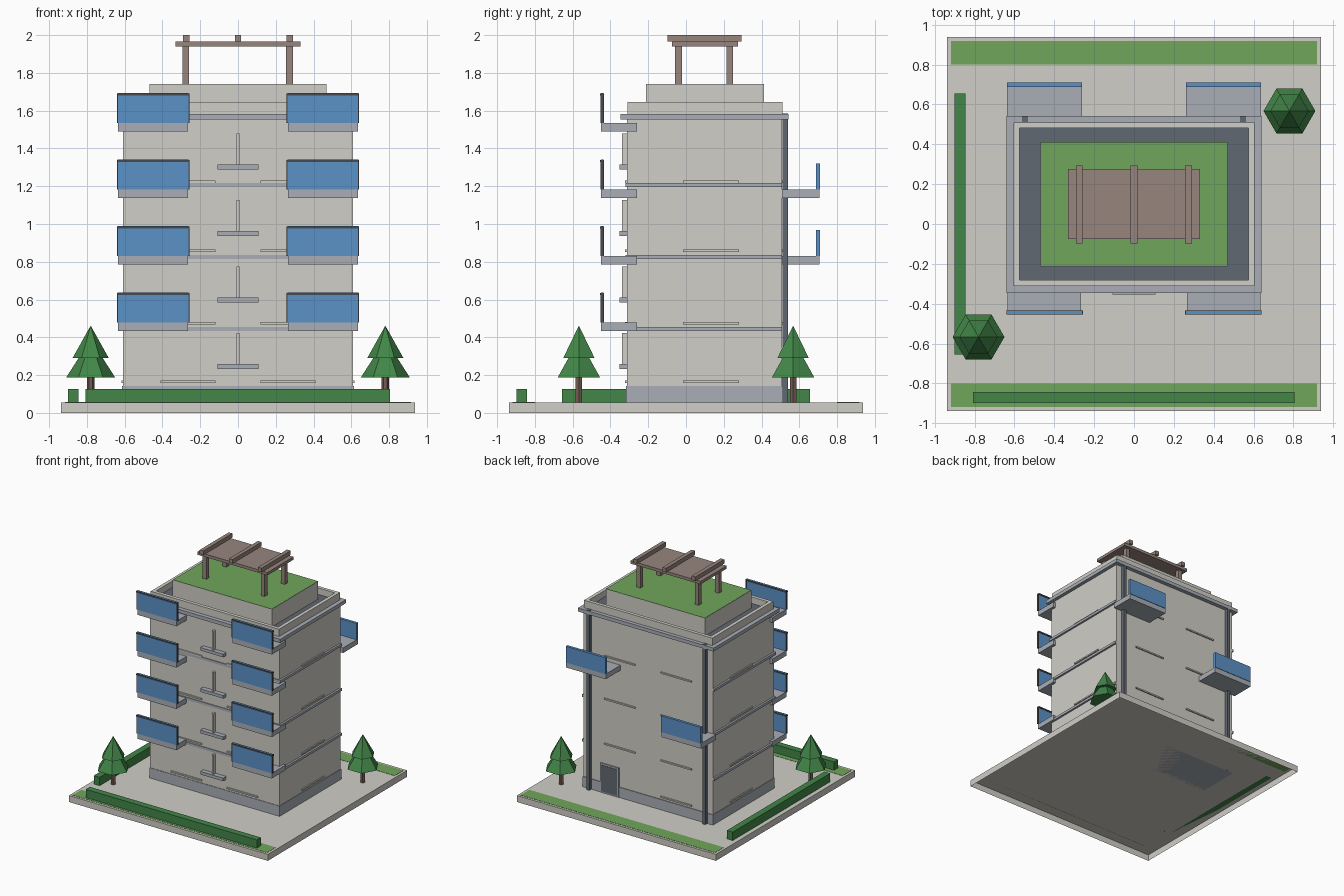
import bpy, bmesh, math
from mathutils import Matrix

cube = bpy.data.objects.get("Cube")
if cube:
    bpy.data.objects.remove(cube)


def material(name, r, g, b):
    m = bpy.data.materials.new(name)
    m.use_nodes = True
    m.diffuse_color = (r, g, b, 1)
    m.node_tree.nodes["Principled BSDF"].inputs["Base Color"].default_value = (r, g, b, 1)
    return m


WALL = material("warm concrete", 0.63, 0.62, 0.57)
SLAB = material("blue grey concrete", 0.40, 0.43, 0.47)
DARK = material("dark slate", 0.12, 0.14, 0.17)
RAIL = material("rail metal", 0.06, 0.068, 0.08)
GLASS = material("blue glass", 0.105, 0.285, 0.57)
GRASS = material("grass green", 0.16, 0.38, 0.105)
LEAF = material("leaf green", 0.055, 0.24, 0.065)
WOOD = material("pergola wood", 0.31, 0.235, 0.205)
BARK = material("bark brown", 0.18, 0.11, 0.09)


def finish(name, bm, mat):
    mesh = bpy.data.meshes.new(name)
    bm.to_mesh(mesh)
    bm.free()
    mesh.materials.append(mat)
    obj = bpy.data.objects.new(name, mesh)
    bpy.context.collection.objects.link(obj)
    return obj


def box(name, mat, xs, ys, zs, open_below=False):
    """Box spanning three (low, high) ranges, optionally hollow from below."""
    bm = bmesh.new()
    centre = [(a + b) / 2 for a, b in (xs, ys, zs)]
    size = [abs(b - a) for a, b in (xs, ys, zs)]
    bmesh.ops.create_cube(bm, size=1, matrix=Matrix.Translation(centre) @ Matrix.Diagonal((*size, 1)))
    if open_below:
        bm.normal_update()
        under = [f for f in bm.faces if f.normal.z < -0.5]
        bmesh.ops.delete(bm, geom=under, context='FACES_ONLY')
    return finish(name, bm, mat)


def cone(name, mat, x, y, zs, r1, r2=0):
    """Six sided cone with corners on the x axis."""
    bm = bmesh.new()
    place = Matrix.Translation((x, y, sum(zs) / 2)) @ Matrix.Rotation(math.pi / 2, 4, 'Z')
    bmesh.ops.create_cone(bm, cap_ends=True, segments=6, radius1=r1, radius2=r2,
                          depth=zs[1] - zs[0], matrix=place)
    return finish(name, bm, mat)


def sym(half):
    return (-half, half)


GROUND = 0.055
FRONT, BACK, SIDE = -0.313, 0.508, 0.61

# Site, lawns and hedges
box("site_slab", WALL, sym(0.938), sym(0.938), (0, GROUND), open_below=True)
for s, label in ((-1, "front"), (1, "back")):
    box(label + "_lawn", GRASS, sym(0.917), sorted((s * 0.80, s * 0.918)), (GROUND, GROUND + 0.002))
box("front_hedge", LEAF, (-0.807, 0.805), (-0.897, -0.842), (GROUND, 0.127))
box("side_hedge", LEAF, (-0.9, -0.845), sym(0.656), (GROUND, 0.127))

# Trees
for s, label in ((-1, "front"), (1, "back")):
    x, y = s * 0.78, s * 0.567
    cone(label + "_tree_trunk", BARK, x, y, (GROUND, 0.2), 0.02, 0.02)
    cone(label + "_tree_lower", LEAF, x, y, (0.187, 0.39), 0.13)
    cone(label + "_tree_upper", LEAF, x, y, (0.29, 0.462), 0.096)

# Main block with plinth, and floor ledges that stand out at the sides
box("main_block", WALL, sym(SIDE), (FRONT, BACK), (GROUND, 1.56))
box("plinth", SLAB, sym(0.614), (FRONT - 0.004, BACK + 0.006), (GROUND, 0.142))
for i in range(3):
    z = 0.434 + i * 0.381
    box("floor_ledge", SLAB, sym(0.626), (FRONT - 0.006, BACK - 0.001), (z, z + 0.021))
box("roof_slab", SLAB, sym(0.64), (-0.346, 0.542), (1.552, 1.582))

# Roof surface and parapet walls
box("roof_surface", DARK, sym(0.58), (-0.285, 0.49), (1.58, 1.59))
for s, label in ((-1, "left"), (1, "right")):
    box(label + "_parapet", WALL, sorted((s * 0.575, s * 0.605)), (-0.311, 0.51), (1.58, 1.645))
box("front_parapet", WALL, sym(0.575), (-0.311, -0.281), (1.58, 1.645))
box("back_parapet", WALL, sym(0.575), (0.481, 0.51), (1.58, 1.645))

# Raised roof garden
box("roof_garden_wall", WALL, sym(0.468), (-0.212, 0.412), (1.585, 1.74))
box("roof_garden_lawn", GRASS, sym(0.467), (-0.211, 0.411), (1.738, 1.742))

# Pergola
for x in (-0.277, 0.273):
    for y in (-0.039, 0.232):
        box("pergola_post", WOOD, (x - 0.018, x + 0.018), (y - 0.018, y + 0.018), (1.74, 1.945))
box("pergola_deck", WOOD, sym(0.33), (-0.075, 0.275), (1.94, 1.965))
for x in (-0.275, 0, 0.274):
    box("pergola_beam", WOOD, (x - 0.017, x + 0.017), (-0.098, 0.293), (1.965, 2.0))

# Front balconies on four levels
for level in range(4):
    z = 0.434 + level * 0.352
    for s in (-1, 1):
        box("balcony_slab", SLAB, sorted((s * 0.265, s * 0.634)), (-0.45, -0.26), (z, z + 0.044))
        box("balcony_glass", GLASS, sorted((s * 0.262, s * 0.637)), (-0.451, -0.437), (z + 0.044, z + 0.203))
        box("balcony_rail", RAIL, sorted((s * 0.257, s * 0.641)), (-0.455, -0.433), (z + 0.189, z + 0.202))
        for x in (0.26, 0.638):
            box("balcony_end_post", RAIL, (s * x - 0.003, s * x + 0.003), (-0.453, -0.435), (z + 0.044, z + 0.19))

# Two staggered back balconies
for level, s in ((1, -1), (2, 1)):
    z = 0.434 + level * 0.352
    xs = sorted((s * 0.262, s * 0.636))
    box("back_balcony_slab", SLAB, xs, (0.507, 0.706), (z, z + 0.044))
    box("back_balcony_glass", GLASS, xs, (0.687, 0.71), (z + 0.044, z + 0.183))

# Central ledges with upright fins
for level in range(4):
    z = 0.233 + level * 0.352
    box("centre_ledge", SLAB, sym(0.108), (-0.353, FRONT), (z, z + 0.026))
    box("centre_fin", WALL, sym(0.009), (-0.34, FRONT), (z + 0.026, z + 0.19))

# Window sills on all four walls
for z in (0.159, 0.469, 0.852, 1.217):
    for s in (-1, 1):
        xs = sorted((s * 0.12, s * 0.41))
        box("front_sill", WALL, xs, (FRONT - 0.01, FRONT), (z, z + 0.012))
        if not (s == 1 and z < 0.3):
            box("back_sill", WALL, xs, (BACK, BACK + 0.01), (z, z + 0.012))
        box("side_sill", WALL, sorted((s * SIDE, s * 0.618)), (-0.016, 0.28), (z, z + 0.012))

# Back door
box("back_door_frame", SLAB, (0.272, 0.45), (BACK, BACK + 0.009), (GROUND, 0.305))
box("back_door_leaf", DARK, (0.287, 0.435), (BACK + 0.005, BACK + 0.012), (0.065, 0.29))

# Back drainpipes, rising through the roof slab
for x in (-0.547, 0.547):
    box("drainpipe", DARK, (x - 0.014, x + 0.014), (0.511, 0.541), (GROUND, 1.585))
